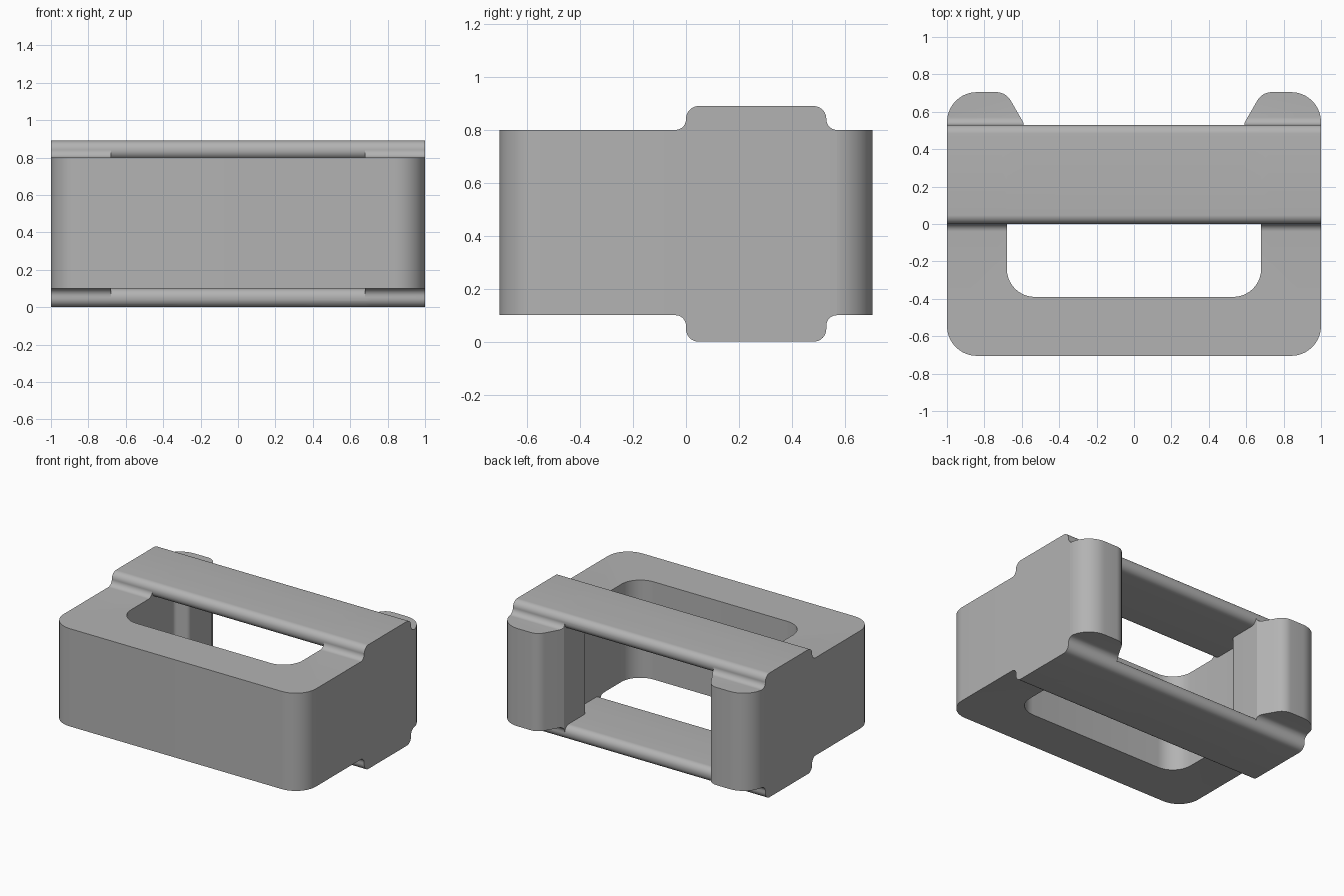
import bpy, bmesh, math
from mathutils import Vector

if "Cube" in bpy.data.objects:
    bpy.data.objects.remove(bpy.data.objects["Cube"], do_unlink=True)

grey = bpy.data.materials.new("plain_grey")
grey.use_nodes = True
tone = (0.45, 0.45, 0.45, 1)
grey.diffuse_color = tone
grey.node_tree.nodes["Principled BSDF"].inputs["Base Color"].default_value = tone


def rounded(corners, steps=10):
    """Outline with an arc of radius r at each (x, y, r) corner."""
    outline = []
    for i, (x, y, r) in enumerate(corners):
        p = Vector((x, y))
        if r == 0:
            outline.append(p)
            continue
        a = (Vector(corners[i - 1][:2]) - p).normalized()
        b = (Vector(corners[(i + 1) % len(corners)][:2]) - p).normalized()
        half = a.angle(b) / 2
        centre = p + (a + b).normalized() * r / math.sin(half)
        start = p + a * r / math.tan(half) - centre
        end = p + b * r / math.tan(half) - centre
        sweep = start.angle_signed(end)
        for k in range(steps + 1):
            t = -sweep * k / steps
            outline.append(centre + Vector((start.x * math.cos(t) - start.y * math.sin(t),
                                            start.x * math.sin(t) + start.y * math.cos(t))))
    return outline


def extrude(name, outline, low, high, place):
    """Prism of a 2D outline; place maps (u, v, depth) to x, y, z."""
    bm = bmesh.new()
    base = bm.faces.new([bm.verts.new(place(p.x, p.y, low)) for p in outline])
    top = bmesh.ops.extrude_face_region(bm, geom=[base])
    shift = Vector(place(0, 0, high)) - Vector(place(0, 0, low))
    bmesh.ops.translate(bm, vec=shift, verts=[v for v in top["geom"] if isinstance(v, bmesh.types.BMVert)])
    bmesh.ops.remove_doubles(bm, verts=bm.verts, dist=0.0001)
    bmesh.ops.recalc_face_normals(bm, faces=bm.faces)
    mesh = bpy.data.meshes.new(name)
    bm.to_mesh(mesh)
    bm.free()
    mesh.materials.append(grey)
    obj = bpy.data.objects.new(name, mesh)
    bpy.context.collection.objects.link(obj)
    return obj


def combine(target, other, operation):
    mod = target.modifiers.new(operation.lower(), "BOOLEAN")
    mod.operation, mod.object, mod.solver = operation, other, "EXACT"
    bpy.context.view_layer.objects.active = target
    bpy.ops.object.modifier_apply(modifier=mod.name)
    bpy.data.objects.remove(other, do_unlink=True)


def upright(u, v, d):
    return (u, v, d)


def sideways(u, v, d):
    return (d, u, v)


# C-shaped plan: outer wall, hooked rear ears and the inner opening
half = [(1, -0.705, 0.16), (1, 0.705, 0.16), (0.685, 0.705, 0.09), (0.59, 0.54, 0),
        (0.59, 0.29, 0.03), (0.68, 0.25, 0.03), (0.68, -0.39, 0.15)]
plan = half + [(-x, y, r) for x, y, r in reversed(half)]
body = extrude("clip_body", rounded(plan), -0.1, 1, upright)

# Side profile: raised bands blended into the walls above and below
top = [(-0.8, 0.8, 0), (0, 0.8, 0.04), (0, 0.89, 0.048), (0.53, 0.89, 0.048),
       (0.53, 0.8, 0.04), (0.8, 0.8, 0)]
side = top + [(y, 0.89 - z + (0.01 if z == 0.8 else 0), r) for y, z, r in reversed(top)]
combine(body, extrude("side_profile", rounded(side), -1.1, 1.1, sideways), "INTERSECT")

# Round-edged crossbars joining the two sides
for name, z in (("lower_bar", 0), ("upper_bar", 0.79)):
    bar = [(0, z, 0.048), (0.53, z, 0.048), (0.53, z + 0.1, 0.048), (0, z + 0.1, 0.048)]
    combine(body, extrude(name, rounded(bar), -0.72, 0.72, sideways), "UNION")

bpy.ops.object.select_all(action="DESELECT")
body.select_set(True)
bpy.context.view_layer.objects.active = body
bpy.ops.object.shade_smooth_by_angle(angle=math.radians(25))
